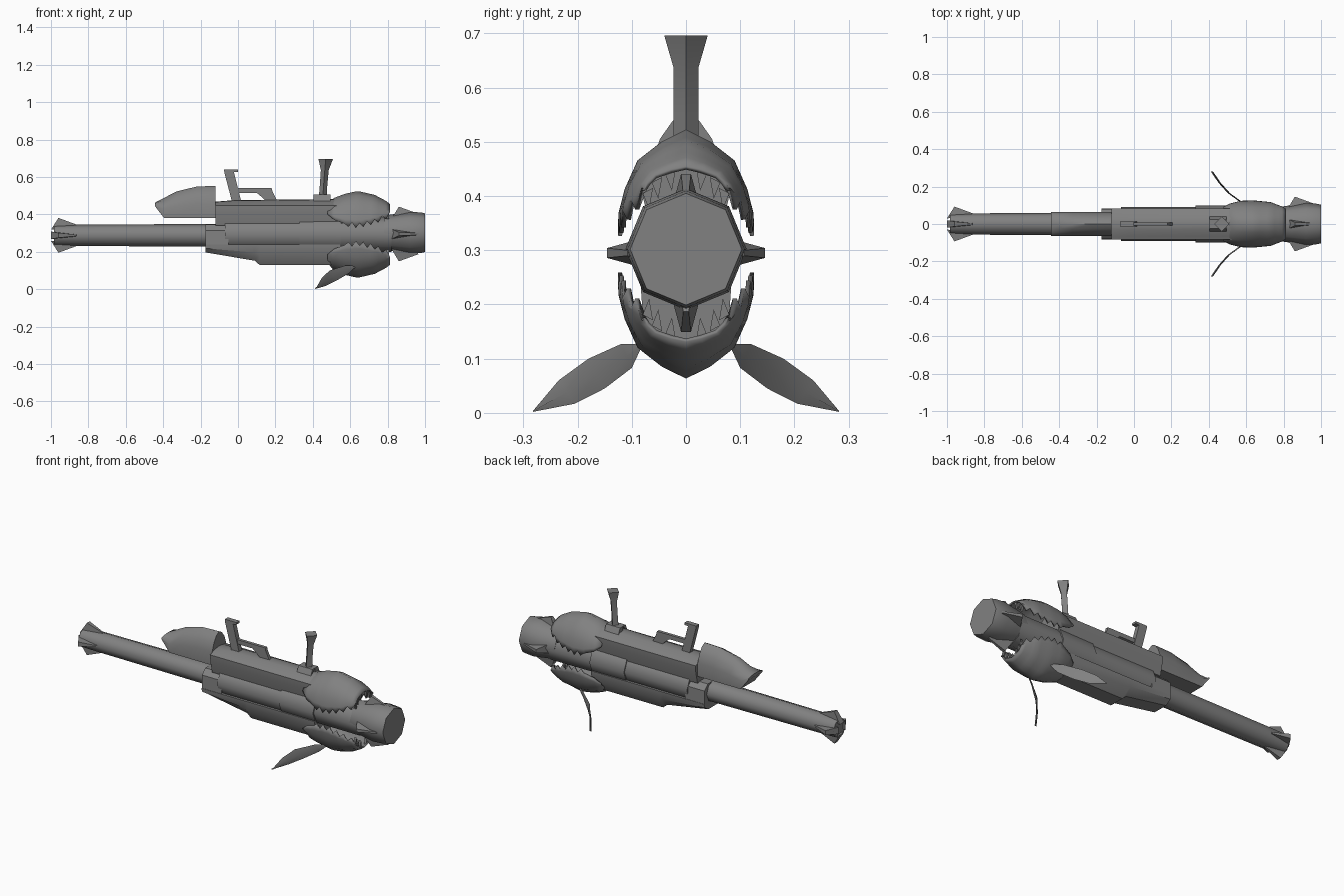
import bpy, bmesh, math
from mathutils import Matrix, Vector

cube = bpy.data.objects.get("Cube")
if cube:
    bpy.data.objects.remove(cube, do_unlink=True)

GREY = bpy.data.materials.new("gunmetal grey")
GREY.use_nodes = True
COLOUR = (0.22, 0.22, 0.22, 1)
GREY.diffuse_color = COLOUR
GREY.node_tree.nodes["Principled BSDF"].inputs["Base Color"].default_value = COLOUR
AXIS = 0.293  # height of the barrel axis


def loft(name, rings, angle=40, closed=True, thick=0, matrix=None):
    """Skin a list of equal-length rings; closed rings get end caps."""
    bm = bmesh.new()
    vs = [[bm.verts.new(p) for p in r] for r in rings]
    n = len(rings[0])
    for a, b in zip(vs, vs[1:]):
        for i in range(n if closed else n - 1):
            j = (i + 1) % n
            bm.faces.new((a[i], a[j], b[j], b[i]))
    if closed:
        bm.faces.new(vs[0])
        bm.faces.new(vs[-1])
    if matrix:
        bm.transform(matrix)
    bmesh.ops.recalc_face_normals(bm, faces=bm.faces)
    mesh = bpy.data.meshes.new(name)
    bm.to_mesh(mesh)
    bm.free()
    mesh.materials.append(GREY)
    ob = bpy.data.objects.new(name, mesh)
    bpy.context.collection.objects.link(ob)
    if thick:
        mod = ob.modifiers.new("thickness", 'SOLIDIFY')
        mod.thickness = thick
        mod.offset = 0
    bpy.ops.object.select_all(action='DESELECT')
    ob.select_set(True)
    bpy.context.view_layer.objects.active = ob
    bpy.ops.object.shade_smooth_by_angle(angle=math.radians(angle))
    return ob


def tube(name, profile, z=AXIS):
    """Eight-sided lathe along x from (x, radius) pairs."""
    loft(name, [[(x, r * math.sin(k * math.pi / 4), z + r * math.cos(k * math.pi / 4))
                 for k in range(8)] for x, r in profile], 50)


def hull(name, sections, angle=40):
    """Loft along x from (x, half section) pairs, mirrored in y."""
    rings = []
    for x, half in sections:
        right = [(x, y, z) for y, z in half]
        rings.append(right + [(x, -y, z) for y, z in reversed(half) if y > 0])
    return loft(name, rings, angle)


def plate(name, outline, half):
    """Extrude an (x, z) outline to both sides of y = 0."""
    loft(name, [[(x, y, z) for x, z in outline] for y in (-half, half)])


def lerp(table, x):
    for (x0, *a), (x1, *b) in zip(table, table[1:]):
        if x <= x1:
            break
    t = (x - x0) / (x1 - x0)
    return [p + (q - p) * t for p, q in zip(a, b)]


# Barrel, central tube and muzzle
tube("rear_barrel", [(-0.985, 0.055), (-0.86, 0.057), (-0.1, 0.061)], 0.288)
tube("central_tube", [(-0.07, 0.092), (0.4, 0.092), (0.82, 0.094)])
tube("side_band", [(0.33, 0.098), (0.55, 0.1)])
tube("muzzle", [(0.78, 0.092), (0.84, 0.1), (0.92, 0.112), (0.98, 0.108), (1.0, 0.103)], 0.302)
hull("rear_collar", [(x, [(0.05, 0.345), (0.08, 0.315), (0.082, 0.24), (0.05, 0.21)])
                     for x in (-0.175, -0.05)])


# Four wedge fins around each end
def fin(name, base, tip, z, turn):
    rings = [[(x, s * h, r) for x, r, h in base for s in (-1, 1)],
             [(x, s * h, r) for x, r, h in tip for s in (-1, 1)]]
    for r in rings:
        r[2], r[3] = r[3], r[2]
    loft(name, rings, 20, matrix=Matrix.Translation((0, 0, z)) @ Matrix.Rotation(turn, 4, 'X'))


for k, side in enumerate(("top", "left", "bottom", "right")):
    turn = -k * math.pi / 2
    fin("muzzle_fin_" + side, [(0.82, 0.08, 0.027), (0.95, 0.08, 0.01)],
        [(0.86, 0.146, 0.009), (0.965, 0.108, 0.005)], 0.295, turn)
    fin("tail_fin_" + side, [(-1.0, 0.03, 0.02), (-0.86, 0.045, 0.006)],
        [(-0.96, 0.093, 0.013), (-0.865, 0.058, 0.004)], 0.288, turn)

# Upper housing and lower keel
def housing(x, top):
    return x, [(0, top), (0.03, top - 0.003), (0.066, 0.455), (0.084, 0.448),
               (0.082, 0.41), (0.066, 0.34), (0, 0.34)]


hull("upper_housing", [housing(-0.12, 0.468), housing(-0.02, 0.476), housing(0.56, 0.482)])


def keel(x, bottom):
    return x, [(0.084, 0.24), (0.08, 0.5 * (bottom + 0.24)), (0.045, bottom), (0, bottom)]


hull("lower_keel", [keel(-0.175, 0.197), keel(0.09, 0.152), keel(0.115, 0.13), keel(0.55, 0.13)])


# Rounded stock block at the rear
def stock(x, low, top):
    h = top - low
    return x, [(0, top), (0.025, top - 0.08 * h), (0.048, top - 0.27 * h),
               (0.065, top - 0.55 * h), (0.065, low), (0, low)]


hull("stock", [stock(-0.445, 0.445, 0.462), stock(-0.395, 0.38, 0.488), stock(-0.33, 0.38, 0.522),
               stock(-0.22, 0.38, 0.549), stock(-0.12, 0.38, 0.552)], 45)

# Rear sight with its small bracket
plate("rear_sight_post", [(-0.03, 0.46), (0.02, 0.46), (-0.022, 0.625), (0, 0.628),
                          (0, 0.64), (-0.075, 0.64), (-0.072, 0.62)], 0.014)
plate("rear_sight_bracket", [(0.0, 0.515), (0.0, 0.54), (0.18, 0.54), (0.185, 0.52), (0.21, 0.47),
                             (0.15, 0.47), (0.13, 0.49), (0.1, 0.515)], 0.009)


# Diamond-section front post
def diamond(z, x0, x1, h):
    c = (x0 + x1) / 2
    return [(x0, 0, z), (c, -h, z), (x1, 0, z), (c, h, z)]


loft("front_post", [diamond(0.47, 0.43, 0.475, 0.023), diamond(0.55, 0.437, 0.477, 0.023),
                    diamond(0.637, 0.443, 0.485, 0.023), diamond(0.696, 0.43, 0.508, 0.04)], 30)
hull("front_post_base", [(x, [(0.025, 0.505), (0.045, 0.46), (0, 0.46), (0, 0.505)])
                         for x in (0.405, 0.495)])

# Toothed jaws: x, half width, ridge height, mean lip height
JAW = [(0.48, 0.088, 0.44, 0.40), (0.515, 0.106, 0.484, 0.37), (0.57, 0.12, 0.505, 0.35),
       (0.64, 0.122, 0.521, 0.338), (0.73, 0.113, 0.5, 0.36), (0.79, 0.09, 0.468, 0.388),
       (0.81, 0.078, 0.452, 0.402)]
stations = [0.48, 0.515, 0.55] + [0.57 + i * 0.02 for i in range(13)]
rings = []
for i, x in enumerate(stations):
    w, top, lip = lerp(JAW, x)
    mean = lip
    if i > 3:  # tooth zigzag
        lip += 0.013 if i % 2 else -0.013
    h = top - mean
    half = [(w, lip), (w * 0.99, mean + 0.16 * h), (0.9 * w, mean + 0.4 * h),
            (0.71 * w, mean + 0.69 * h), (0.35 * w, mean + 0.88 * h)]
    rings.append([(x, y, z) for y, z in half] + [(x, 0, top)]
                 + [(x, -y, z) for y, z in reversed(half)])
loft("upper_jaw", rings, 55, closed=False, thick=0.008)
loft("lower_jaw", [[(x, y, 2 * AXIS - z) for x, y, z in r] for r in rings], 55,
     closed=False, thick=0.008)

# Front teeth hanging inside the mouth opening
for flip, name in ((1, "upper"), (-1, "lower")):
    for s in (-1, 1):
        for k, (y, z) in enumerate(((0.03, 0.44), (0.055, 0.425), (0.072, 0.405))):
            def place(px, dy, dz):
                return (px, s * (y + dy), AXIS + flip * (z + dz - AXIS))
            loft(f"{name}_tooth_{k}_{'left' if s > 0 else 'right'}",
                 [[place(px, -0.011, 0.01), place(px, 0.008, 0.0), place(px, -0.004, -0.03)]
                  for px in (0.795, 0.808)])

# Swept, curved side fins below the head
UPPER = [(0.62, 0.085, 0.127), (0.575, 0.12, 0.127), (0.49, 0.18, 0.1),
         (0.448, 0.235, 0.06), (0.416, 0.282, 0.004)]
LOWER = [(0.625, 0.085, 0.115), (0.59, 0.1, 0.083), (0.525, 0.15, 0.045),
         (0.468, 0.205, 0.017), (0.415, 0.282, 0.002)]
for s, side in ((1, "left"), (-1, "right")):
    span = []
    for a, b in zip(UPPER, LOWER):
        a, b = Vector(a), Vector(b)
        a.y *= s
        b.y *= s
        m = (a + b) / 2 + Vector((0.006, 0, 0))
        span.append([a, m, b, m + Vector((-0.012, 0, 0))])
    loft("side_fin_" + side, span, 40)
